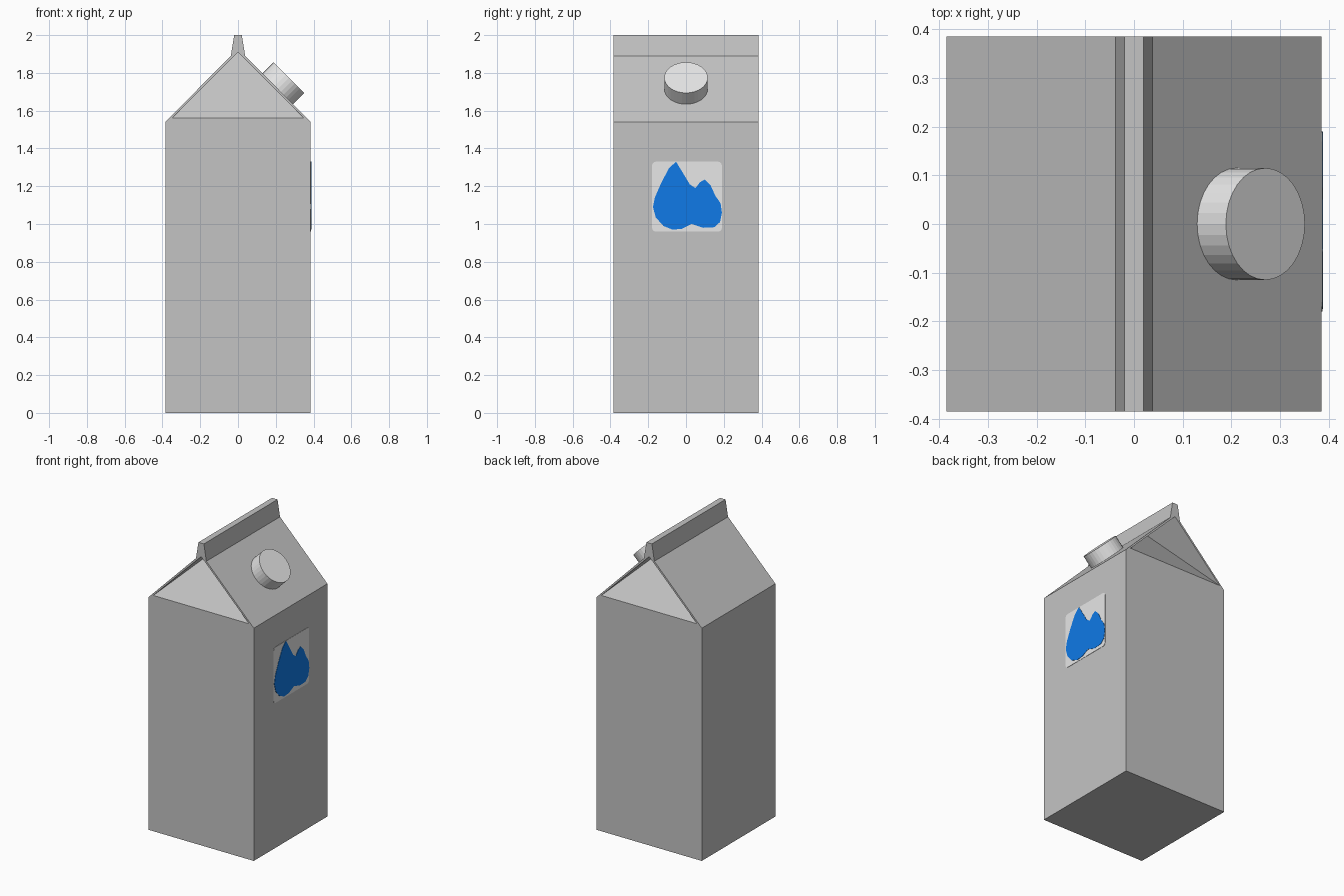
import bpy, bmesh, math
from mathutils import Vector, Matrix

if "Cube" in bpy.data.objects:
    bpy.data.objects.remove(bpy.data.objects["Cube"])


def material(name, rgb):
    m = bpy.data.materials.new(name)
    m.diffuse_color = (*rgb, 1)
    m.use_nodes = True
    m.node_tree.nodes["Principled BSDF"].inputs["Base Color"].default_value = m.diffuse_color
    return m


CARD = material("grey_card", (0.55, 0.55, 0.55))
WHITE = material("white", (0.8, 0.8, 0.8))
BLUE = material("blue", (0.005, 0.2, 0.82))


def make_object(name, bm, mat):
    bmesh.ops.recalc_face_normals(bm, faces=bm.faces)
    me = bpy.data.meshes.new(name)
    bm.to_mesh(me)
    bm.free()
    me.materials.append(mat)
    ob = bpy.data.objects.new(name, me)
    bpy.context.collection.objects.link(ob)
    return ob


# Carton: gable profile (x, z) joined front to back, with a folded-in triangle at each end
W = 0.385
FOLD = 0.28
profile = [(-W, 0), (W, 0), (W, 1.54), (0.038, 1.89), (0.02, 2), (-0.02, 2), (-0.038, 1.89), (-W, 1.54)]
bm = bmesh.new()
ends = []
for s in (-1, 1):
    p = [bm.verts.new((x, s * W, z)) for x, z in profile]
    a, b, c = [bm.verts.new((x, s * W, z)) for x, z in ((-0.35, 1.56), (0.35, 1.56), (0, 1.91))]
    d = bm.verts.new((0, s * (W - FOLD), 1.91))
    for face in ((p[0], p[1], p[2], b, a, p[7]), (b, p[2], p[3], c), (c, p[3], p[4], p[5], p[6]),
                 (c, p[6], p[7], a), (a, b, d), (b, c, d), (c, a, d)):
        bm.faces.new(face)
    ends.append(p)
for i in range(8):
    j = (i + 1) % 8
    bm.faces.new((ends[0][i], ends[0][j], ends[1][j], ends[1][i]))
make_object("carton", bm, CARD)

# Screw cap standing square on the right roof slope
bm = bmesh.new()
axis = Vector((1, 0, 1)).normalized()
centre = Vector((0.21, 0, 1.715)) + axis * 0.035
bmesh.ops.create_cone(bm, cap_ends=True, segments=32, radius1=0.115, radius2=0.115, depth=0.1,
                      matrix=Matrix.Translation(centre) @ Matrix.Rotation(math.radians(45), 4, 'Y'))
make_object("cap", bm, WHITE)


def plate(name, outline, x0, thickness, mat):
    """Thin plate on the right side from a (y, z) outline."""
    bm = bmesh.new()
    face = bm.faces.new([bm.verts.new((x0, y, z)) for y, z in outline])
    new = bmesh.ops.extrude_face_region(bm, geom=[face])["geom"]
    bmesh.ops.translate(bm, verts=[v for v in new if isinstance(v, bmesh.types.BMVert)], vec=(thickness, 0, 0))
    return make_object(name, bm, mat)


# Rounded label panel
R = 0.02
corners = [(0.17, 0.98, -90), (0.17, 1.31, 0), (-0.16, 1.31, 90), (-0.16, 0.98, 180)]
outline = [(y + R * math.cos(math.radians(a + k * 30)), z + R * math.sin(math.radians(a + k * 30)))
           for y, z, a in corners for k in range(4)]
plate("label_panel", outline, W - 0.002, 0.004, WHITE)

# Pair of water drops on the label
drops = [(-0.053, 1.33), (-0.01, 1.26), (0.02, 1.21), (0.05, 1.19), (0.075, 1.222), (0.10, 1.235),
         (0.13, 1.205), (0.155, 1.15), (0.183, 1.11), (0.19, 1.06), (0.18, 1.01), (0.15, 0.983),
         (0.09, 0.98), (0.03, 1.0), (-0.02, 0.975), (-0.07, 0.97), (-0.12, 0.99), (-0.16, 1.035),
         (-0.175, 1.09), (-0.165, 1.14), (-0.13, 1.22), (-0.09, 1.295)]
plate("label_drops", drops, W, 0.004, BLUE)
